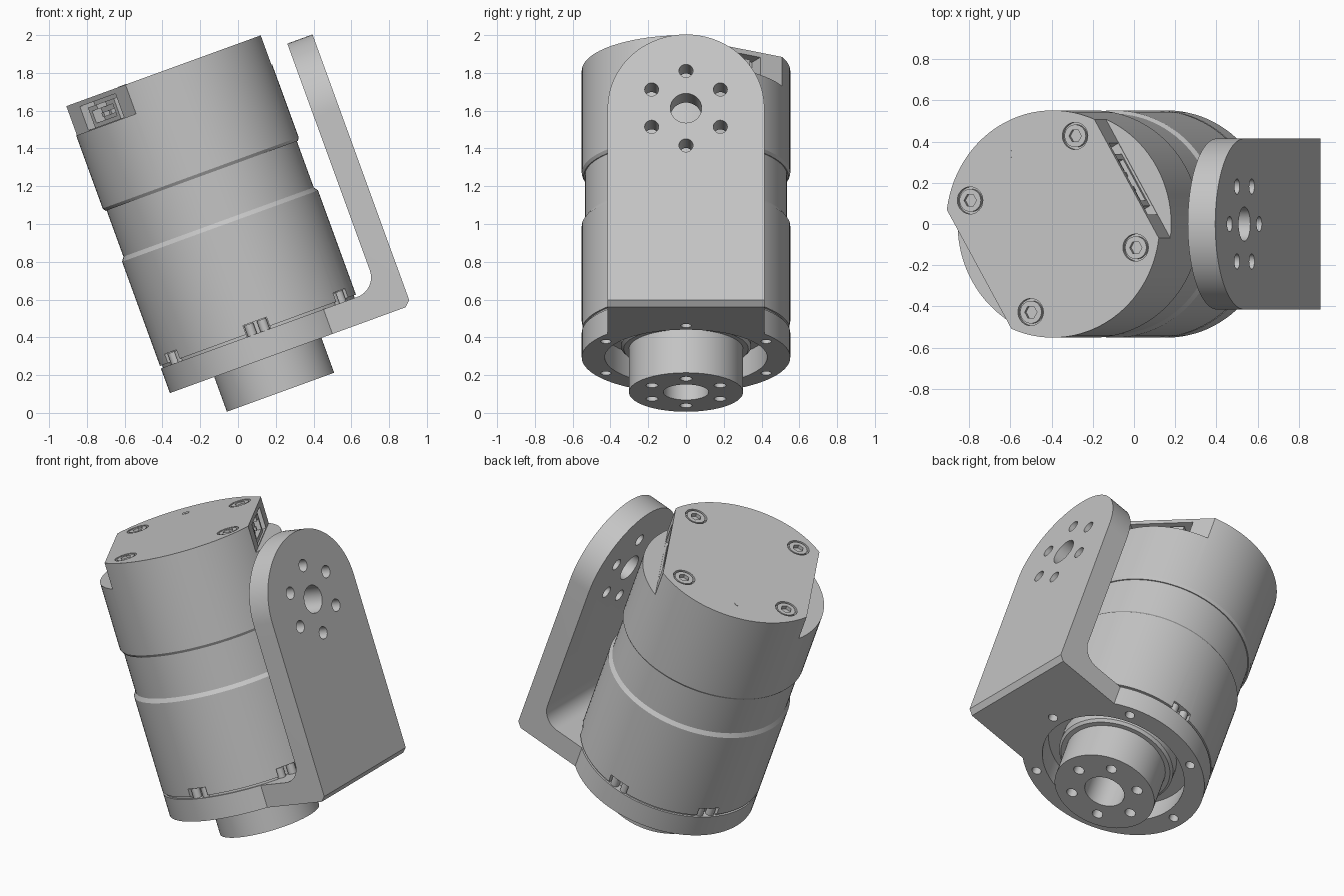
import bpy, bmesh, math
from math import cos, sin, pi, radians
from mathutils import Matrix, Vector

cube = bpy.data.objects.get("Cube")
if cube:
    bpy.data.objects.remove(cube, do_unlink=True)

grey = bpy.data.materials.new("light grey metal")
grey.use_nodes = True
COLOR = (0.56, 0.56, 0.56, 1)
grey.diffuse_color = COLOR
grey.node_tree.nodes["Principled BSDF"].inputs["Base Color"].default_value = COLOR

parts = []


def finish(name, bm):
    bmesh.ops.recalc_face_normals(bm, faces=bm.faces)
    mesh = bpy.data.meshes.new(name)
    bm.to_mesh(mesh)
    bm.free()
    mesh.materials.append(grey)
    obj = bpy.data.objects.new(name, mesh)
    bpy.context.collection.objects.link(obj)
    parts.append(obj)
    return obj


def prism(name, pts, lo, hi, axis="Z", turn=0.0):
    """Extrude a 2D outline along an axis, then turn it about the motor axis."""
    place = {"Z": lambda a, b, h: (a, b, h),
             "X": lambda a, b, h: (h, a, b),
             "Y": lambda a, b, h: (a, h, b)}[axis]
    bm = bmesh.new()
    rot = Matrix.Rotation(turn, 3, "Z")
    low, high = [[bm.verts.new(rot @ Vector(place(a, b, h))) for a, b in pts]
                 for h in (lo, hi)]
    bm.faces.new(low)
    bm.faces.new(high)
    n = len(pts)
    for i in range(n):
        j = (i + 1) % n
        bm.faces.new((low[i], low[j], high[j], high[i]))
    return finish(name, bm)


def arc(r, a=0.0, b=0.0, start=0.0, end=360.0, n=24):
    full = abs(end - start) == 360
    steps = n if full else n + 1
    angles = [radians(start + (end - start) * i / n) for i in range(steps)]
    return [(a + r * cos(t), b + r * sin(t)) for t in angles]


def box(name, x0, x1, half_y, z0, z1, turn=0.0):
    outline = [(x0, -half_y), (x1, -half_y), (x1, half_y), (x0, half_y)]
    return prism(name, outline, z0, z1, "Z", turn)


def lathe(name, profile, n=96):
    bm = bmesh.new()
    rings = [[bm.verts.new((x, y, z)) for x, y in arc(r, n=n)] for r, z in profile]
    for a, b in zip(rings, rings[1:]):
        for i in range(n):
            j = (i + 1) % n
            bm.faces.new((a[i], a[j], b[j], b[i]))
    bm.faces.new(rings[0])
    bm.faces.new(rings[-1])
    return finish(name, bm)


def combine(obj, tool, operation="DIFFERENCE"):
    mod = obj.modifiers.new("combine", "BOOLEAN")
    mod.operation, mod.solver, mod.object = operation, "EXACT", tool
    bpy.context.view_layer.update()
    graph = bpy.context.evaluated_depsgraph_get()
    mesh = bpy.data.meshes.new_from_object(obj.evaluated_get(graph))
    obj.modifiers.clear()
    obj.data = mesh
    parts.remove(tool)
    bpy.data.objects.remove(tool, do_unlink=True)


def hole_ring(obj, pitch, r, lo, hi, axis="Z", b=0.0, start=0):
    for k in range(6):
        t = radians(start + 60 * k)
        combine(obj, prism("cutter", arc(r, pitch * cos(t), b + pitch * sin(t)), lo, hi, axis))


# Motor housing: stepped cylinder with a narrower waist
TOP, LEDGE, R = 1.837, 1.673, 0.552
body = lathe("motor_housing", [
    (R - 0.012, 0.361), (R - 0.012, 0.375), (R, 0.375), (R, 0.962), (0.536, 0.985),
    (0.536, 1.245), (R - 0.01, 1.245), (R, 1.262), (R, TOP)])

# Two opposite flats on the cap, each with a socket recess
FLAT = 0.44
for side, turn in (("rear", radians(30)), ("front", radians(210))):
    combine(body, box("cutter", FLAT, 0.8, 0.7, LEDGE, 2.0, turn))
    combine(body, box("cutter", FLAT - 0.09, 0.6, 0.2, LEDGE + 0.004, 1.81, turn))
    socket = box(side + "_socket", FLAT - 0.095, FLAT - 0.012, 0.145, LEDGE, 1.79, turn)
    combine(socket, box("cutter", FLAT - 0.07, 0.6, 0.115, LEDGE + 0.025, 1.765, turn))
    combine(socket, box("cutter", FLAT - 0.07, 0.6, 0.05, 1.75, 1.9, turn))
    for k in (-1, 1):
        pin = box(side + "_socket_pin", FLAT - 0.08, FLAT - 0.025, 0.012, 1.715, 1.74, turn)
        pin.data.transform(Matrix.Translation(
            Vector((-sin(turn), cos(turn), 0)) * 0.04 * k))

# Cap screws with hexagon sockets
for k in range(4):
    t = radians(75 + 90 * k)
    x, y = 0.443 * cos(t), 0.443 * sin(t)
    combine(body, prism("cutter", arc(0.066, x, y, n=32), TOP - 0.025, 2.0))
    screw = prism("cap_screw", arc(0.055, x, y, n=32), TOP - 0.03, TOP - 0.002)
    combine(screw, prism("cutter", arc(0.032, x, y, n=6), TOP - 0.024, 2.0))
prism("cap_plug", arc(0.022, -0.23, 0.34), TOP - 0.01, TOP + 0.002)

# Notches with paired clamp pins around the housing foot
for k in range(6):
    t = radians(30 + 60 * k)
    combine(body, box("cutter", 0.5, 0.7, 0.066, 0.3, 0.425, t))
    for s in (-0.036, 0.036):
        prism("clamp_pin", arc(0.026, 0.518, s, n=16), 0.35, 0.422, "Z", t)

# L-shaped bracket: arm with a rounded end and a ring flange
BASE, SEAT, INNER, OUTER, HALF = 0.222, 0.361, 0.665, 0.807, 0.415
PIVOT = 1.333
profile = [(0.3, BASE), (OUTER - 0.03, BASE), (OUTER, BASE + 0.03), (OUTER, 2.0), (INNER, 2.0)]
profile += arc(0.11, INNER - 0.11, SEAT + 0.11, 0, -90, 12) + [(0.3, SEAT)]
arm = prism("bracket_arm", profile, -HALF, HALF, "Y")
outline = arc(HALF, 0, PIVOT, 0, 180, 48) + [(-HALF, 0), (HALF, 0)]
combine(arm, prism("cutter", outline, 0.0, 1.0, "X"), "INTERSECT")
bracket = prism("bracket", arc(R, n=96), BASE, SEAT)
combine(bracket, arm, "UNION")
combine(bracket, prism("cutter", arc(0.43, n=64), 0.1, 0.5))
combine(bracket, prism("cutter", arc(0.083, 0, PIVOT, n=32), 0.5, 1.0, "X"))
hole_ring(bracket, 0.21, 0.037, 0.5, 1.0, "X", PIVOT, 30)
hole_ring(bracket, 0.49, 0.028, 0.1, 0.34)

# Output hub with bore and bolt holes, seated in a collar
hub = prism("output_hub", arc(0.302, n=72), 0.026, 0.37)
combine(hub, prism("cutter", arc(0.12, n=40), -0.1, 0.33))
hole_ring(hub, 0.208, 0.032, -0.1, 0.2)
collar = lathe("hub_collar", [(0.33, 0.27), (0.345, 0.285), (0.345, 0.37)], 72)
combine(collar, prism("cutter", arc(0.296, n=72), 0.1, 0.36))

# Tilt the whole assembly, and smooth the round surfaces
tilt = Matrix.Translation((0.234, 0, 0.085)) @ Matrix.Rotation(radians(-20), 4, "Y")
bpy.ops.object.select_all(action="DESELECT")
for obj in parts:
    obj.data.transform(tilt)
    obj.select_set(True)
bpy.context.view_layer.objects.active = parts[0]
bpy.ops.object.shade_smooth_by_angle(angle=radians(28))
